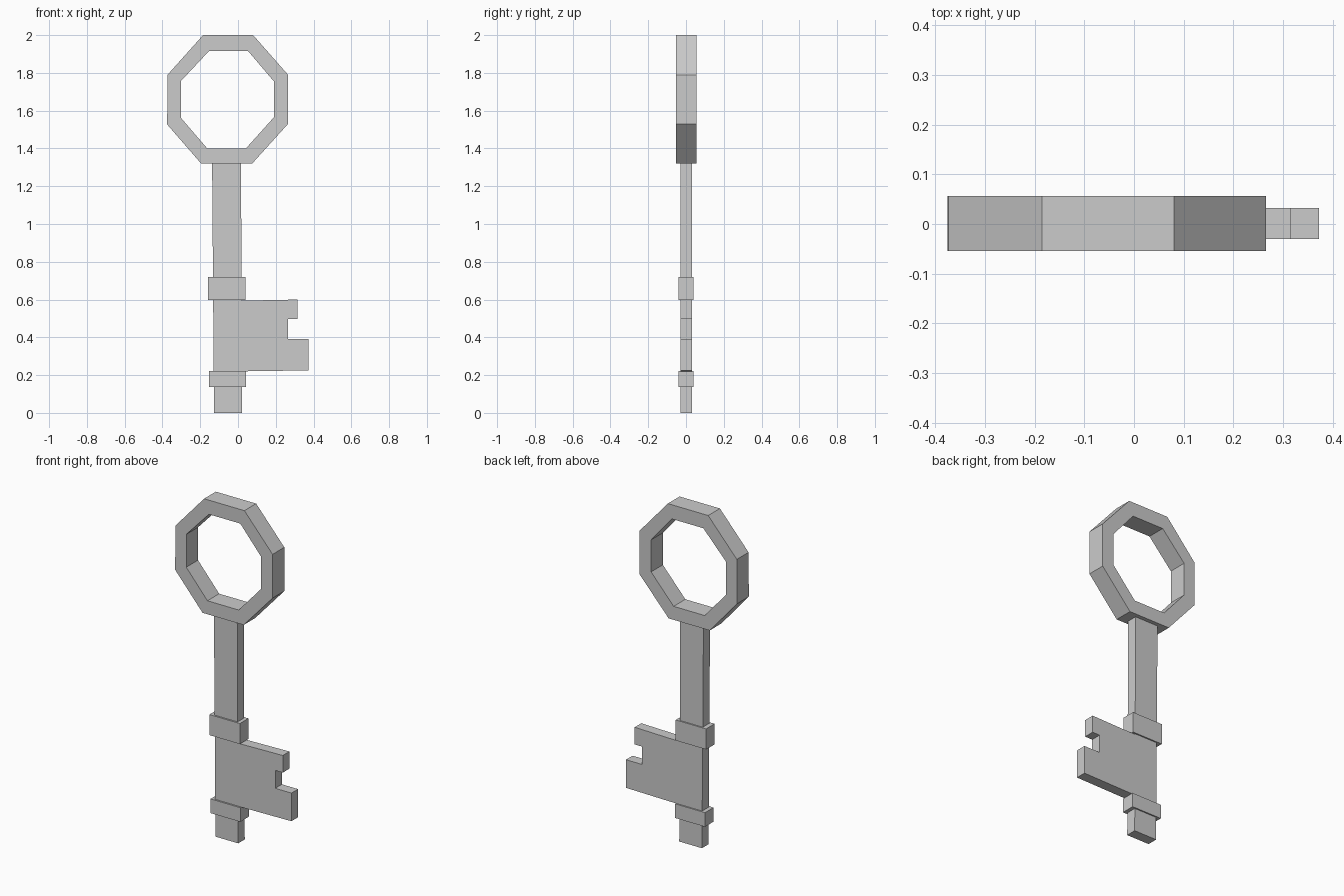
import bpy, bmesh

if "Cube" in bpy.data.objects:
    bpy.data.objects.remove(bpy.data.objects["Cube"])


def make_object(name, bm):
    bmesh.ops.recalc_face_normals(bm, faces=bm.faces)
    mesh = bpy.data.meshes.new(name)
    bm.to_mesh(mesh)
    bm.free()
    obj = bpy.data.objects.new(name, mesh)
    bpy.context.collection.objects.link(obj)
    return obj


def extrude_profile(name, points, y0, y1):
    """Closed x/z outline extruded along y."""
    bm = bmesh.new()
    face = bm.faces.new([bm.verts.new((x, y0, z)) for x, z in points])
    new = bmesh.ops.extrude_face_region(bm, geom=[face])["geom"]
    verts = [v for v in new if isinstance(v, bmesh.types.BMVert)]
    bmesh.ops.translate(bm, verts=verts, vec=(0, y1 - y0, 0))
    return make_object(name, bm)


def extrude_ring(name, outer, inner, y0, y1):
    """Band between two outlines with equal point counts, extruded along y."""
    bm = bmesh.new()
    loops = [[bm.verts.new((x, y, z)) for x, z in pts]
             for pts, y in ((outer, y0), (outer, y1), (inner, y1), (inner, y0))]
    n = len(outer)
    for k in range(4):
        a, b = loops[k], loops[(k + 1) % 4]
        for i in range(n):
            j = (i + 1) % n
            bm.faces.new((a[i], a[j], b[j], b[i]))
    return make_object(name, bm)


# Octagonal bow at the top
outer = [(-0.185, 2.0), (0.08, 2.0), (0.265, 1.79), (0.265, 1.53),
         (0.075, 1.32), (-0.195, 1.32), (-0.375, 1.527), (-0.373, 1.79)]
inner = [(-0.153, 1.916), (0.053, 1.916), (0.19, 1.755), (0.19, 1.565),
         (0.042, 1.40), (-0.163, 1.40), (-0.302, 1.562), (-0.302, 1.757)]
extrude_ring("bow_ring", outer, inner, -0.054, 0.056)

# Shaft with the notched bit in one outline
shaft = [(-0.127, 0.0), (0.022, 0.0), (0.021, 0.22), (0.372, 0.225),
         (0.372, 0.392), (0.266, 0.392), (0.266, 0.498), (0.315, 0.498),
         (0.315, 0.6), (0.019, 0.594), (0.016, 1.32), (-0.137, 1.32)]
extrude_profile("shaft_and_bit", shaft, -0.03, 0.032)

# Collars above and below the bit
for name, x0, x1, z0, z1 in (("upper_collar", -0.16, 0.04, 0.598, 0.72),
                             ("lower_collar", -0.153, 0.043, 0.137, 0.221)):
    extrude_profile(name, [(x0, z0), (x1, z0), (x1, z1), (x0, z1)], -0.04, 0.04)
